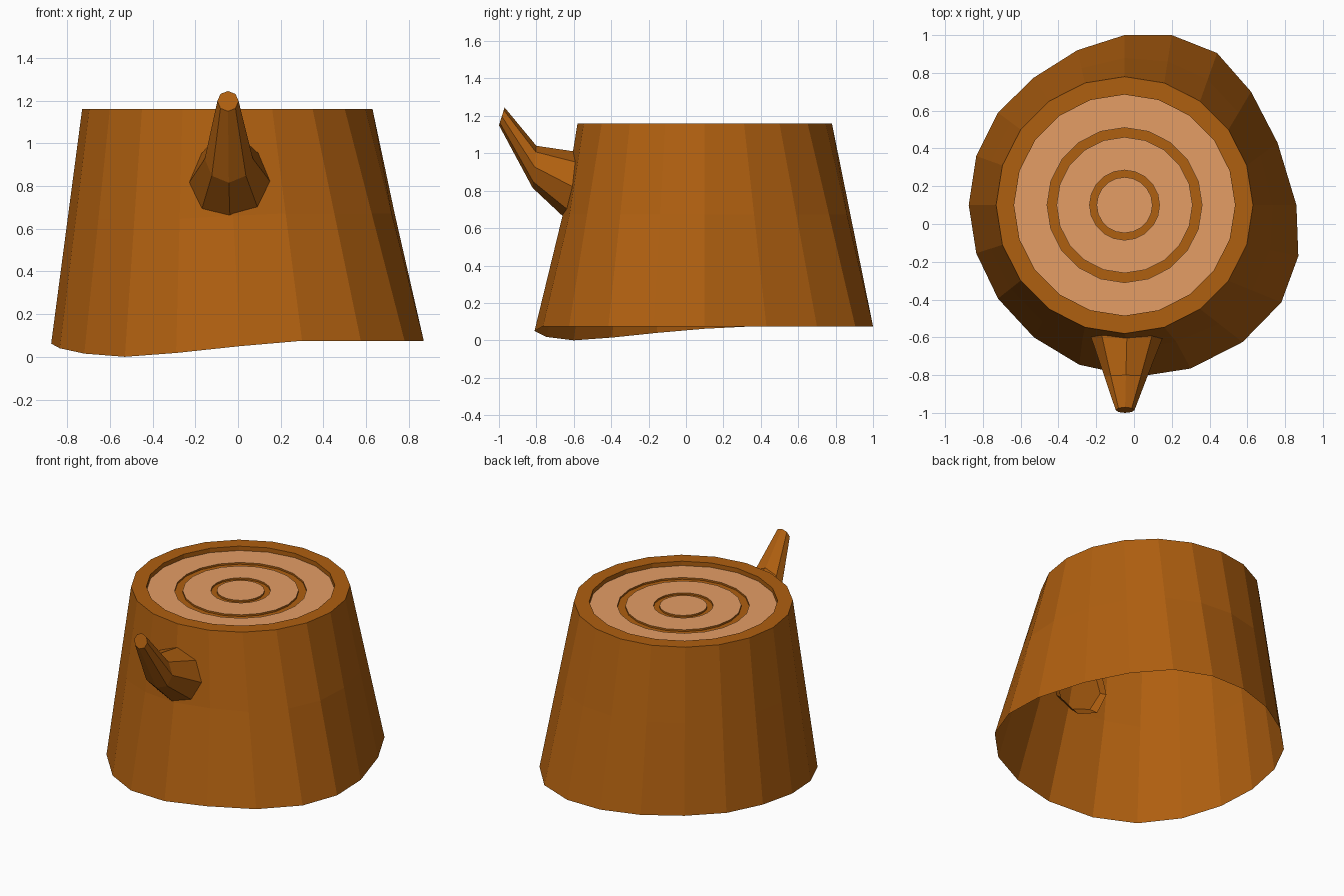
import bpy, bmesh, math
from mathutils import Vector

if "Cube" in bpy.data.objects:
    bpy.data.objects.remove(bpy.data.objects["Cube"])

SIDES = 20
CX, CY, TOP = -0.05, 0.10, 1.16


def material(name, rgb):
    m = bpy.data.materials.new(name)
    m.diffuse_color = (*rgb, 1)
    m.use_nodes = True
    m.node_tree.nodes["Principled BSDF"].inputs["Base Color"].default_value = m.diffuse_color
    return m


bark = material("bark", (0.43, 0.115, 0.005))
wood = material("cut_wood", (0.78, 0.34, 0.13))


def circle(r, z):
    return [Vector((CX + r * math.cos(math.tau * k / SIDES),
                    CY + r * math.sin(math.tau * k / SIDES), z)) for k in range(SIDES)]


def loft(name, rings, mats, cap_mat=None):
    """Skin successive rings; mats[i] is the material of band i, cap closes the last ring."""
    bm = bmesh.new()
    vs = [[bm.verts.new(p) for p in ring] for ring in rings]
    n = len(rings[0])
    for i in range(len(vs) - 1):
        for k in range(n):
            j = (k + 1) % n
            f = bm.faces.new((vs[i][k], vs[i][j], vs[i + 1][j], vs[i + 1][k]))
            f.material_index = mats[i]
    if cap_mat is not None:
        bm.faces.new(vs[-1]).material_index = cap_mat
    me = bpy.data.meshes.new(name)
    bm.to_mesh(me)
    bm.free()
    me.materials.append(bark)
    me.materials.append(wood)
    ob = bpy.data.objects.new(name, me)
    bpy.context.collection.objects.link(ob)
    return ob


# Trunk: irregular open foot, flat rim and short inner wall
foot = [Vector(p) for p in (
    (.86, .10, .075), (.76, .43, .075), (.62, .70, .075), (.44, .905, .075),
    (.20, 1.0, .075), (-.05, 1.0, .075), (-.30, .92, .075), (-.53, .775, .075),
    (-.72, .59, .075), (-.835, .36, .075), (-.875, .10, .062), (-.835, -.155, .04),
    (-.72, -.395, .015), (-.53, -.60, .0), (-.29, -.745, .018), (.01, -.81, .05),
    (.30, -.765, .075), (.575, -.625, .075), (.78, -.415, .075), (.87, -.17, .075))]
rim = circle(0.68, TOP)
mid = [a.lerp(b, 0.55) for a, b in zip(foot, rim)]
for k in (14, 15, 16):
    mid[k].y += 0.022
loft("trunk", [foot, mid, rim, circle(0.585, TOP), circle(0.585, TOP - 0.03)], [0] * 4)

# Cut face: pale wood with two brown grooves as growth rings
hi, lo = TOP - 0.03, TOP - 0.042
profile = [(.585, hi), (.41, hi), (.41, lo), (.36, lo), (.36, hi),
           (.185, hi), (.185, lo), (.148, lo), (.148, hi)]
loft("cut_face", [circle(r, z) for r, z in profile], [1, 0, 0, 0, 1, 0, 0, 0], 1)


# Branch stub: bent tapering octagon, open end sunk into the trunk
def branch_ring(x, top, bottom):
    top, bottom = Vector((x, *top)), Vector((x, *bottom))
    centre, up = (top + bottom) / 2, (top - bottom) / 2
    side = Vector((up.length, 0, 0))
    return [centre + up * math.cos(a) + side * math.sin(a)
            for a in (math.tau * k / 8 for k in range(8))]


loft("branch", [branch_ring(-.036, (-.53, 1.0), (-.58, .59)),
                branch_ring(-.043, (-.80, 1.04), (-.82, .815)),
                branch_ring(-.047, (-.97, 1.245), (-1.0, 1.15))], [0, 0], 0)
